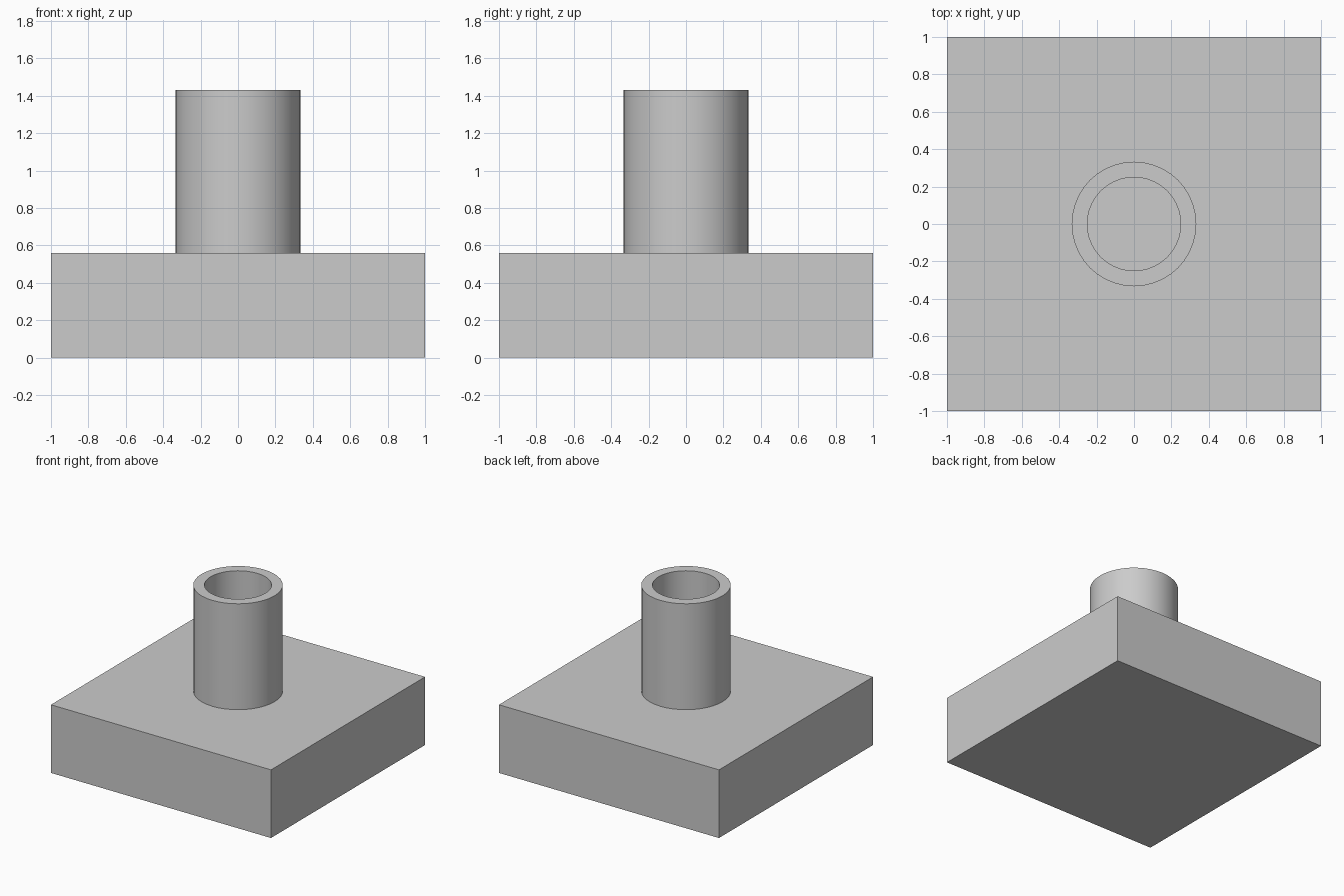
import bpy, bmesh, math

cube = bpy.data.objects.get("Cube")
if cube:
    bpy.data.objects.remove(cube, do_unlink=True)

BASE_TOP, TUBE_TOP = 0.56, 1.43
OUTER, INNER, SIDES = 0.333, 0.25, 40

grey = bpy.data.materials.new("light grey")
grey.use_nodes = True
colour = (0.6, 0.6, 0.6, 1)
grey.diffuse_color = colour
grey.node_tree.nodes["Principled BSDF"].inputs["Base Color"].default_value = colour


def add_object(name, bm):
    bmesh.ops.recalc_face_normals(bm, faces=bm.faces)
    mesh = bpy.data.meshes.new(name)
    bm.to_mesh(mesh)
    bm.free()
    mesh.materials.append(grey)
    obj = bpy.data.objects.new(name, mesh)
    bpy.context.collection.objects.link(obj)
    return obj


# Square base block
bm = bmesh.new()
bmesh.ops.create_cube(bm, size=2)
for v in bm.verts:
    v.co.z = BASE_TOP if v.co.z > 0 else 0
add_object("base_block", bm)

# Hollow tube: revolved wall profile, open onto the top of the block
bm = bmesh.new()
profile = [(OUTER, BASE_TOP), (OUTER, TUBE_TOP), (INNER, TUBE_TOP), (INNER, BASE_TOP)]
verts = [bm.verts.new((r, 0, z)) for r, z in profile]
edges = [bm.edges.new(pair) for pair in zip(verts, verts[1:])]
bmesh.ops.spin(bm, geom=verts + edges, cent=(0, 0, 0), axis=(0, 0, 1),
               angle=math.tau, steps=SIDES, use_merge=True)
bmesh.ops.remove_doubles(bm, verts=bm.verts, dist=0.0001)
tube = add_object("hollow_tube", bm)

# Round walls smooth, rim edges sharp
bpy.ops.object.select_all(action="DESELECT")
tube.select_set(True)
bpy.context.view_layer.objects.active = tube
bpy.ops.object.shade_smooth_by_angle(angle=math.radians(30))
